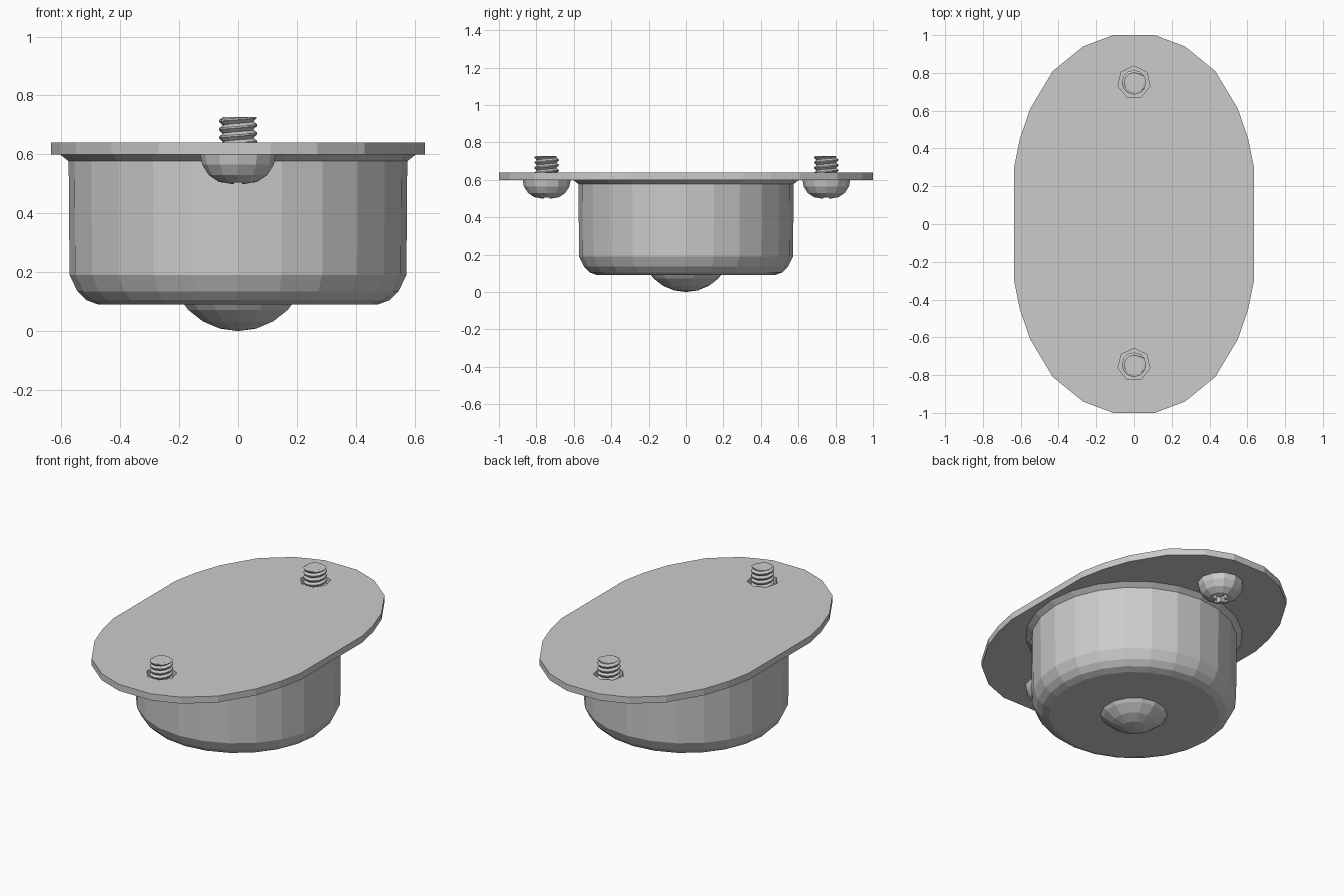
import bpy, bmesh, math

if "Cube" in bpy.data.objects:
    bpy.data.objects.remove(bpy.data.objects["Cube"])


def finish(bm, name):
    bmesh.ops.remove_doubles(bm, verts=bm.verts, dist=1e-5)
    bmesh.ops.recalc_face_normals(bm, faces=bm.faces)
    me = bpy.data.meshes.new(name)
    bm.to_mesh(me)
    bm.free()
    ob = bpy.data.objects.new(name, me)
    bpy.context.collection.objects.link(ob)
    return ob


def lathe(name, profile, n, y=0, turn=0):
    """Revolve (radius, z) points about a vertical axis at (0, y)."""
    bm = bmesh.new()
    rings = []
    for r, z in profile:
        rings.append([bm.verts.new((r * math.cos(turn + 2 * math.pi * i / n),
                                    y + r * math.sin(turn + 2 * math.pi * i / n), z))
                      for i in range(n)])
    for a, b in zip(rings, rings[1:]):
        for i in range(n):
            j = (i + 1) % n
            bm.faces.new((a[i], a[j], b[j], b[i]))
    bm.faces.new(rings[0])
    bm.faces.new(rings[-1])
    return finish(bm, name)


def cut(ob, cutter):
    cutter.hide_render = True
    cutter.hide_viewport = True
    cutter.display_type = 'WIRE'
    m = ob.modifiers.new("cut", 'BOOLEAN')
    m.operation = 'DIFFERENCE'
    m.solver = 'EXACT'
    m.object = cutter


def cross_cutter(name, y, z):
    # two crossed bars for the driver recess
    bm = bmesh.new()
    w, l = 0.014, 0.05
    pts = [(w, l), (w, w), (l, w), (l, -w), (w, -w), (w, -l),
           (-w, -l), (-w, -w), (-l, -w), (-l, w), (-w, w), (-w, l)]
    lo = [bm.verts.new((p[0], y + p[1], z - 0.06)) for p in pts]
    hi = [bm.verts.new((p[0], y + p[1], z + 0.04)) for p in pts]
    bm.faces.new(lo)
    bm.faces.new(hi)
    for i in range(12):
        j = (i + 1) % 12
        bm.faces.new((lo[i], lo[j], hi[j], hi[i]))
    return finish(bm, name)


def threaded_shaft(name, y, z0, z1, pitch, r_root, r_crest, n=12):
    # helical grid: the seam joins one whole thread higher
    bm = bmesh.new()
    radii = [r_root, r_crest, r_crest]
    steps = [0, 0.45, 0.65]
    rows = 3 * (int((z1 - z0) / pitch) + 3)
    grid = []
    for k in range(rows):
        row = []
        for i in range(n):
            z = z0 + pitch * (k // 3 - 1 + steps[k % 3] + i / n)
            a = 2 * math.pi * i / n
            r = radii[k % 3] if z0 < z < z1 else r_root
            row.append(bm.verts.new((r * math.cos(a), y + r * math.sin(a),
                                     min(max(z, z0), z1))))
        grid.append(row)
    for k in range(rows - 1):
        for i in range(n):
            if i < n - 1:
                q = (grid[k][i], grid[k][i + 1], grid[k + 1][i + 1], grid[k + 1][i])
            elif k + 4 < rows:
                q = (grid[k][i], grid[k + 3][0], grid[k + 4][0], grid[k + 1][i])
            else:
                continue
            bm.faces.new(q)
    bmesh.ops.remove_doubles(bm, verts=bm.verts, dist=1e-5)
    for z in (z0, z1):
        bm.faces.new([bm.verts.new((r_root * math.cos(2 * math.pi * i / n),
                                    y + r_root * math.sin(2 * math.pi * i / n), z))
                      for i in range(n)])
    return finish(bm, name)


# mounting plate: one quarter outline mirrored to all four
quarter = [(0.635, 0.30), (0.605, 0.45), (0.55, 0.61), (0.43, 0.81), (0.27, 0.94), (0.11, 1.0)]
half = quarter + [(-x, y) for x, y in reversed(quarter)]
outline = half + [(-x, -y) for x, y in half]
bm = bmesh.new()
face = bm.faces.new([bm.verts.new((x, y, 0.60)) for x, y in outline])
ext = bmesh.ops.extrude_face_region(bm, geom=[face], use_keep_orig=True)
for v in ext["geom"]:
    if isinstance(v, bmesh.types.BMVert):
        v.co.z = 0.64
plate = finish(bm, "mounting_plate")

# round housing with flared rim and rounded lower edge
lathe("housing", [(0.605, 0.60), (0.575, 0.577), (0.572, 0.19), (0.545, 0.135),
                  (0.515, 0.105), (0.475, 0.09)], 24)

# rolling ball
bm = bmesh.new()
bmesh.ops.create_uvsphere(bm, u_segments=14, v_segments=12, radius=0.245)
bmesh.ops.translate(bm, verts=bm.verts, vec=(0, 0, 0.245))
finish(bm, "ball")

# screws at both ends
for tag, y in (("front", -0.745), ("back", 0.75)):
    cut(plate, lathe("hole_cutter_" + tag, [(0.087, 0.55), (0.087, 0.70)], 7, y, math.pi / 2))
    head = lathe("screw_head_" + tag, [(0.128, 0.60), (0.122, 0.565), (0.10, 0.53),
                                       (0.066, 0.507), (0.03, 0.50)], 12, y)
    cut(head, cross_cutter("recess_cutter_" + tag, y, 0.50))
    threaded_shaft("screw_shaft_" + tag, y, 0.60, 0.727, 0.028, 0.052, 0.065)
